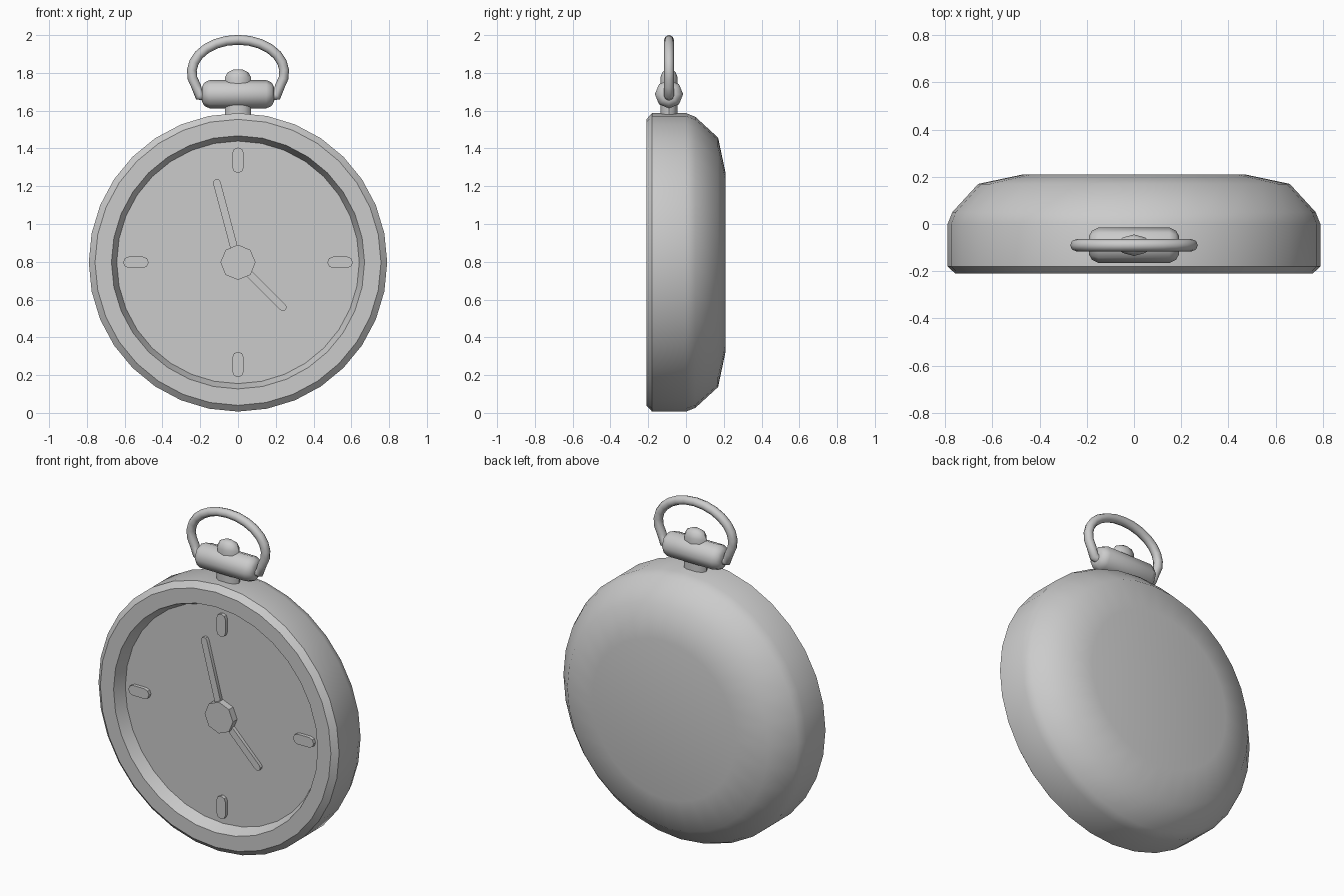
import bpy, bmesh, math
from mathutils import Vector, Matrix

cube = bpy.data.objects.get("Cube")
if cube:
    bpy.data.objects.remove(cube, do_unlink=True)

metal = bpy.data.materials.new("plain_grey")
metal.use_nodes = True
grey = (0.6, 0.6, 0.6, 1)
metal.diffuse_color = grey
metal.node_tree.nodes["Principled BSDF"].inputs["Base Color"].default_value = grey

CENTRE = Vector((0, 0, 0.797))
DIAL_Y = -0.14
STEM_Y = -0.09
TO_Y = Matrix.Rotation(math.pi / 2, 4, 'X')    # local z becomes -y
TO_X = Matrix.Rotation(math.pi / 2, 4, 'Y')    # local z becomes x


def finish(name, bm, angle):
    bmesh.ops.recalc_face_normals(bm, faces=bm.faces)
    mesh = bpy.data.meshes.new(name)
    bm.to_mesh(mesh)
    bm.free()
    mesh.materials.append(metal)
    obj = bpy.data.objects.new(name, mesh)
    bpy.context.collection.objects.link(obj)
    bpy.ops.object.select_all(action='DESELECT')
    obj.select_set(True)
    bpy.context.view_layer.objects.active = obj
    bpy.ops.object.shade_smooth_by_angle(angle=math.radians(angle))
    return obj


def lathe(name, profile, segments, matrix, angle=40):
    """Spin (radius, height) points around local z and cap both ends."""
    bm = bmesh.new()
    rings = []
    for r, h in profile:
        turn = [2 * math.pi * i / segments for i in range(segments)]
        rings.append([bm.verts.new((r * math.cos(a), r * math.sin(a), h)) for a in turn])
    for a, b in zip(rings, rings[1:]):
        for i in range(segments):
            j = (i + 1) % segments
            bm.faces.new((a[i], a[j], b[j], b[i]))
    bm.faces.new(rings[0])
    bm.faces.new(rings[-1])
    bm.transform(matrix)
    return finish(name, bm, angle)


def dial_bar(name, start, end, width, depth):
    """Round-ended bar on the dial, from start to end in x and z."""
    a, b = Vector(start), Vector(end)
    heading = math.atan2(b.y - a.y, b.x - a.x)
    bm = bmesh.new()
    outline = []
    for tip, side in ((b, 0), (a, math.pi)):
        along = Vector((math.cos(heading + side), math.sin(heading + side)))
        tip = tip - along * width / 2
        for k in range(5):
            t = heading + side - math.pi / 2 + k * math.pi / 4
            p = tip + Vector((math.cos(t), math.sin(t))) * width / 2
            outline.append(bm.verts.new((p.x, DIAL_Y + 0.01, p.y + CENTRE.z)))
    face = bm.faces.new(outline)
    out = bmesh.ops.extrude_face_region(bm, geom=[face])
    moved = [v for v in out["geom"] if isinstance(v, bmesh.types.BMVert)]
    bmesh.ops.translate(bm, verts=moved, vec=(0, -depth - 0.01, 0))
    return finish(name, bm, 30)


# Case: domed back, straight rim, chamfered bezel and recessed dial
case_profile = [(0.47, -0.21), (0.66, -0.17), (0.77, -0.05), (0.79, 0), (0.79, 0.18),
                (0.757, 0.21), (0.67, 0.21), (0.642, -DIAL_Y)]
lathe("case", case_profile, 32, Matrix.Translation(CENTRE) @ TO_Y)

# Hour markers
for label, dx, dz in (("top", 0, 1), ("bottom", 0, -1), ("left", 1, 0), ("right", -1, 0)):
    dial_bar("marker_" + label, (dx * 0.473, dz * 0.473), (dx * 0.608, dz * 0.608), 0.06, 0.02)

# Hands and hub
dial_bar("minute_hand", (0, 0), (-0.117, 0.44), 0.04, 0.02)
dial_bar("hour_hand", (0, 0), (0.252, -0.252), 0.04, 0.02)
lathe("hub", [(0.093, 0), (0.093, 0.04)], 8,
      Matrix.Translation(CENTRE + Vector((0, DIAL_Y, 0))) @ TO_Y)

# Neck, barrel and crown knob
lathe("neck", [(0.07, 1.55), (0.07, 1.66)], 12,
      Matrix.Translation((0, STEM_Y, 0)) @ Matrix.Diagonal((1, 0.65, 1, 1)))
barrel_profile = [(0.04, -0.19), (0.062, -0.178), (0.075, -0.15),
                  (0.075, 0.15), (0.062, 0.178), (0.04, 0.19)]
lathe("barrel", barrel_profile, 8, Matrix.Translation((0, STEM_Y, 1.687)) @ TO_X, 50)
knob_profile = [(0.07, 1.74), (0.07, 1.775), (0.055, 1.803), (0.025, 1.818)]
lathe("crown_knob", knob_profile, 8,
      Matrix.Translation((0, STEM_Y, 0)) @ Matrix.Diagonal((1, 0.65, 1, 1)), 50)

# Bow: an open oval loop whose ends turn into the barrel
path = [Vector((0.16, 0, 1.675)), Vector((0.205, 0, 1.68))]
for i in range(17):
    t = math.radians(-25 + i * 230 / 16)
    path.append(Vector((0.245 * math.cos(t), 0, 1.803 + 0.172 * math.sin(t))))
path += [Vector((-p.x, 0, p.z)) for p in reversed(path[:2])]
bm = bmesh.new()
rings = []
for i, p in enumerate(path):
    along = (path[min(i + 1, len(path) - 1)] - path[max(i - 1, 0)]).normalized()
    side = along.cross(Vector((0, 1, 0)))
    ring = []
    for k in range(8):
        a = k * math.pi / 4
        q = p + side * 0.026 * math.cos(a) + Vector((0, 0.026 * math.sin(a) + STEM_Y, 0))
        ring.append(bm.verts.new(q))
    rings.append(ring)
for a, b in zip(rings, rings[1:]):
    for k in range(8):
        j = (k + 1) % 8
        bm.faces.new((a[k], a[j], b[j], b[k]))
bm.faces.new(rings[0])
bm.faces.new(rings[-1])
finish("bow", bm, 60)
